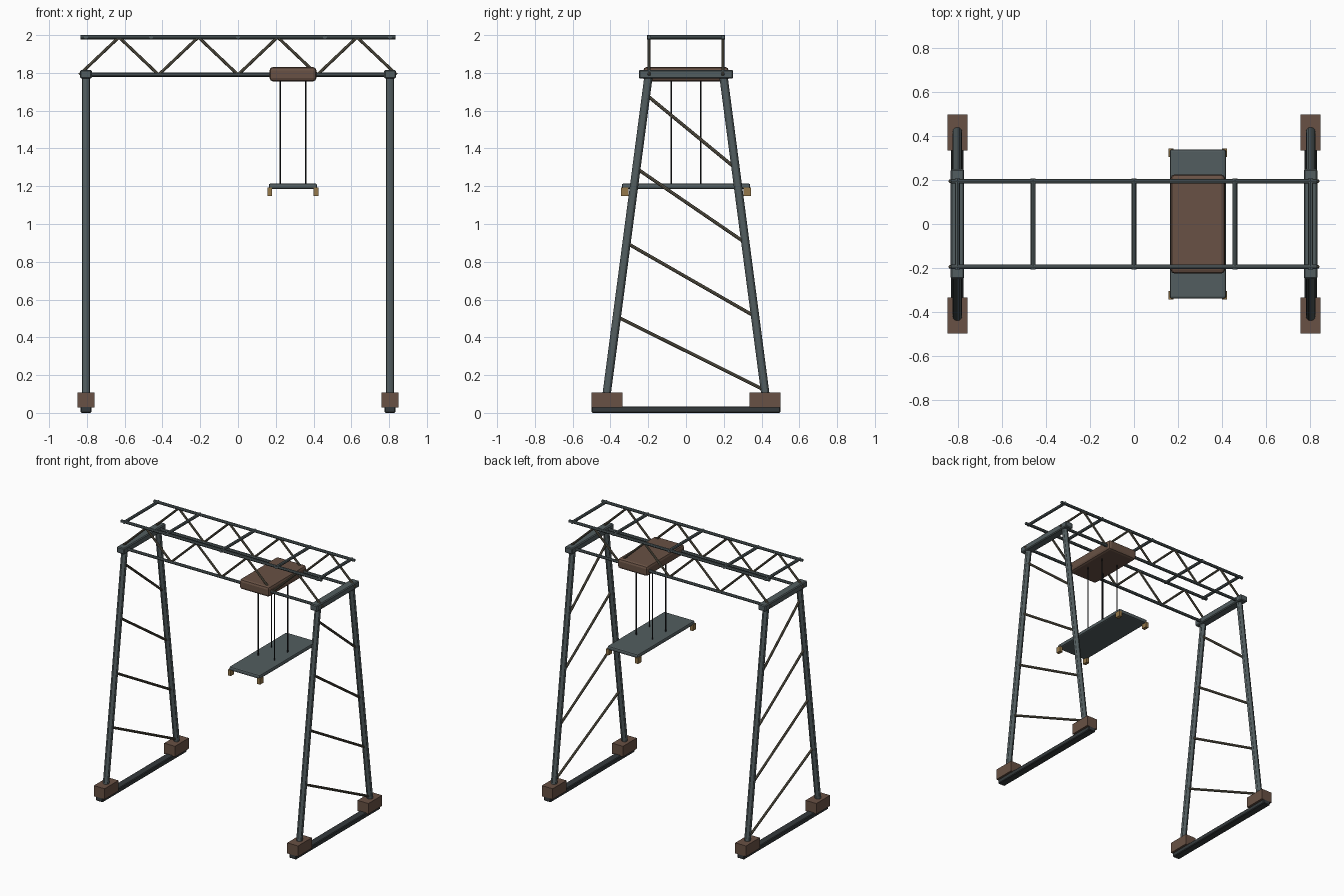
import bpy
from mathutils import Vector

if "Cube" in bpy.data.objects:
    bpy.data.objects.remove(bpy.data.objects["Cube"], do_unlink=True)


def material(name, rgb):
    m = bpy.data.materials.new(name)
    m.use_nodes = True
    m.diffuse_color = (*rgb, 1)
    bsdf = m.node_tree.nodes["Principled BSDF"]
    bsdf.inputs["Base Color"].default_value = (*rgb, 1)
    return m


STEEL = material("steel grey", (0.085, 0.11, 0.115))
BROWN = material("rust brown", (0.14, 0.083, 0.058))
OLIVE = material("brace olive", (0.13, 0.115, 0.08))
GOLD = material("lock ochre", (0.30, 0.19, 0.07))
DARK = material("rail dark", (0.035, 0.042, 0.045))
BLACK = material("cable black", (0.012, 0.013, 0.015))


def box(name, centre, size, mat, bevel=0, segments=1):
    bpy.ops.mesh.primitive_cube_add(size=1, location=centre)
    ob = bpy.context.object
    ob.name = name
    ob.scale = size
    bpy.ops.object.transform_apply(location=False, rotation=False, scale=True)
    ob.data.materials.append(mat)
    if bevel:
        mod = ob.modifiers.new("edge bevel", "BEVEL")
        mod.width = bevel
        mod.segments = segments
    return ob


def tube(name, a, b, radius, mat, sides=8):
    a, b = Vector(a), Vector(b)
    d = b - a
    bpy.ops.mesh.primitive_cylinder_add(vertices=sides, radius=radius,
                                        depth=d.length, location=(a + b) / 2)
    ob = bpy.context.object
    ob.name = name
    ob.rotation_euler = d.to_track_quat("Z", "Y").to_euler()
    ob.data.materials.append(mat)
    if sides > 8:
        bpy.ops.object.shade_smooth_by_angle()
    return ob


def leg_y(z):
    return 0.42 - 0.22 * (z - 0.1) / 1.67


# Two A-shaped end frames on ground rails
BRACE_Z = (0.12, 0.51, 0.90, 1.295, 1.685)
for side, sx in (("left", 1), ("right", -1)):
    x = 0.805 * sx
    box(f"{side}_ground_rail", (x, 0, 0.0175), (0.058, 1, 0.035), DARK, 0.005)
    box(f"{side}_end_beam", (x, 0, 1.793), (0.062, 0.5, 0.046), STEEL, 0.006)
    for end, sy in (("front", -1), ("back", 1)):
        box(f"{side}_{end}_wheel_box", (x, 0.418 * sy, 0.069),
            (0.09, 0.164, 0.08), BROWN)
        tube(f"{side}_{end}_leg", (x, sy * leg_y(0.08), 0.08),
             (x, sy * leg_y(1.78), 1.78), 0.022, STEEL, 12)
    for low, high in zip(BRACE_Z, BRACE_Z[1:]):
        tube(f"{side}_leg_brace", (x, leg_y(low), low),
             (x, -leg_y(high), high), 0.009, OLIVE)

# Twin trusses with zigzag webs
LOW, HIGH, TRUSS_Y = 1.79, 1.989, 0.195
for side, sy in (("front", -1), ("back", 1)):
    y = TRUSS_Y * sy
    for level, z in (("lower", LOW), ("upper", HIGH)):
        tube(f"{side}_{level}_chord", (-0.835, y, z), (0.835, y, z), 0.011, STEEL)
    nodes = [(0.21 * (i - 4), y, HIGH if i % 2 else LOW) for i in range(9)]
    for a, b in zip(nodes, nodes[1:]):
        tube(f"{side}_truss_web", a, b, 0.008, OLIVE)

# Ties across the upper chords
for x in (-0.805, -0.46, 0, 0.46, 0.805):
    tube("truss_tie", (x, -0.207, HIGH), (x, 0.207, HIGH), 0.011, STEEL)

# Trolley, hoist cables and lifting spreader
CX = 0.291
box("trolley", (CX, 0, 1.793), (0.248, 0.452, 0.076), BROWN, 0.018, 2)
box("spreader", (CX, 0, 1.2), (0.256, 0.68, 0.03), STEEL, 0.01, 2)
for sx in (-1, 1):
    for sy in (-1, 1):
        tube("hoist_cable", (CX + 0.068 * sx, 0.078 * sy, 1.2),
             (CX + 0.068 * sx, 0.078 * sy, 1.77), 0.004, BLACK)
        box("corner_lock", (CX + 0.122 * sx, 0.325 * sy, 1.171),
            (0.024, 0.04, 0.043), GOLD)
